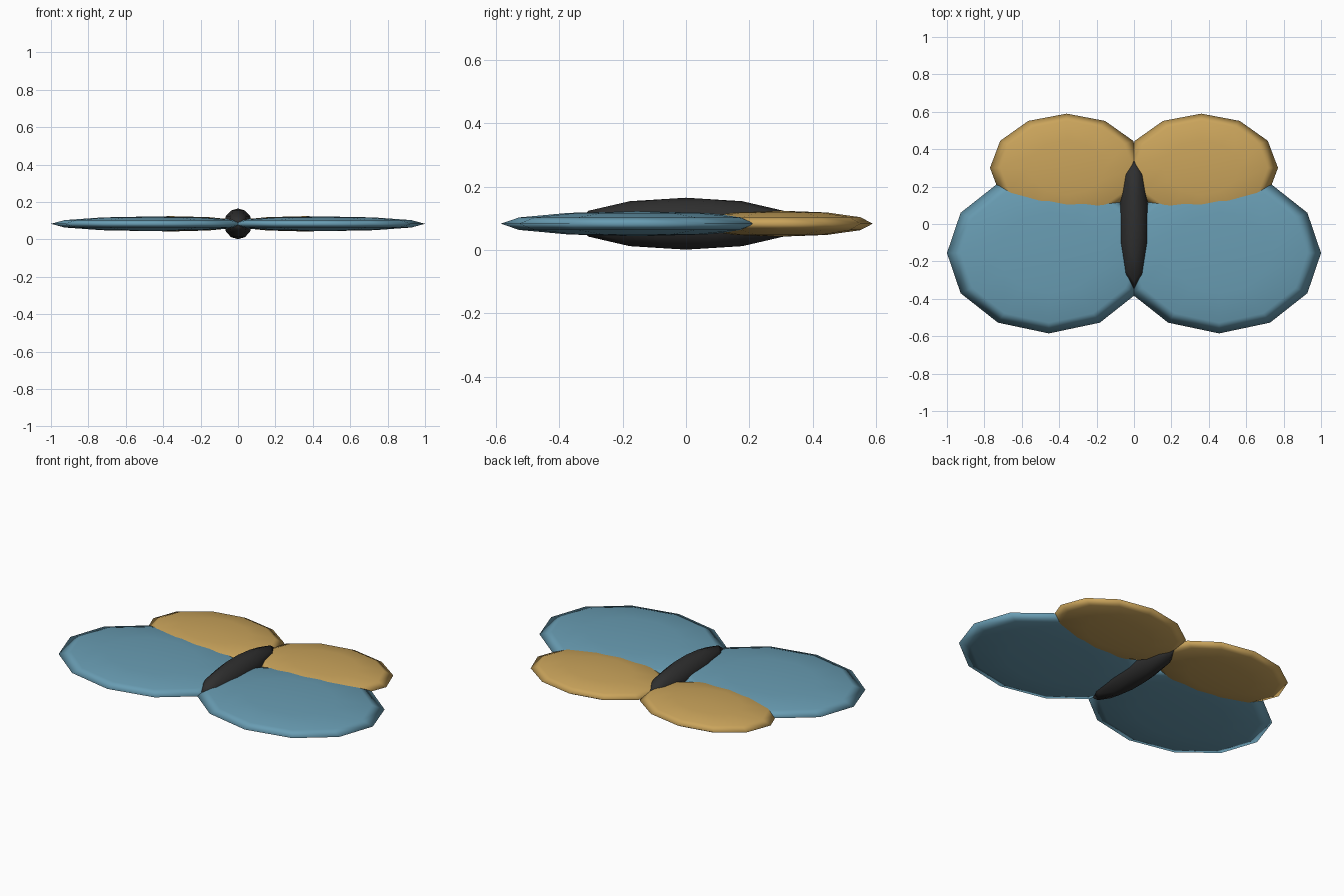
import bpy

cube = bpy.data.objects.get("Cube")
if cube:
    bpy.data.objects.remove(cube, do_unlink=True)


def make_material(name, rgb):
    mat = bpy.data.materials.new(name)
    mat.use_nodes = True
    color = (*rgb, 1.0)
    mat.diffuse_color = color
    bsdf = next(n for n in mat.node_tree.nodes if n.type == 'BSDF_PRINCIPLED')
    bsdf.inputs["Base Color"].default_value = color
    return mat


def ellipsoid(name, center, radii, segments, mat):
    """Low-poly smooth ellipsoid with its poles along z."""
    bpy.ops.mesh.primitive_uv_sphere_add(
        segments=segments, ring_count=6, radius=1, location=center)
    obj = bpy.context.object
    obj.name = name
    obj.scale = radii
    bpy.ops.object.transform_apply(location=False, rotation=False, scale=True)
    bpy.ops.object.shade_smooth()
    obj.data.materials.append(mat)
    return obj


blue = make_material("dusty blue", (0.14, 0.335, 0.45))
gold = make_material("ochre gold", (0.59, 0.37, 0.105))
dark = make_material("charcoal", (0.028, 0.028, 0.028))

MID = 0.083

# Slim central body
ellipsoid("body", (0, 0, MID), (0.079, 0.355, 0.082), 10, dark)

# Large front wings and smaller rear wings, mirrored in x
for side, sign in (("left", 1), ("right", -1)):
    ellipsoid(f"front_wing_{side}", (sign * 0.455, -0.155, MID),
              (0.545, 0.43, 0.0395), 12, blue)
    ellipsoid(f"rear_wing_{side}", (sign * 0.36, 0.30, MID),
              (0.41, 0.29, 0.041), 12, gold)
